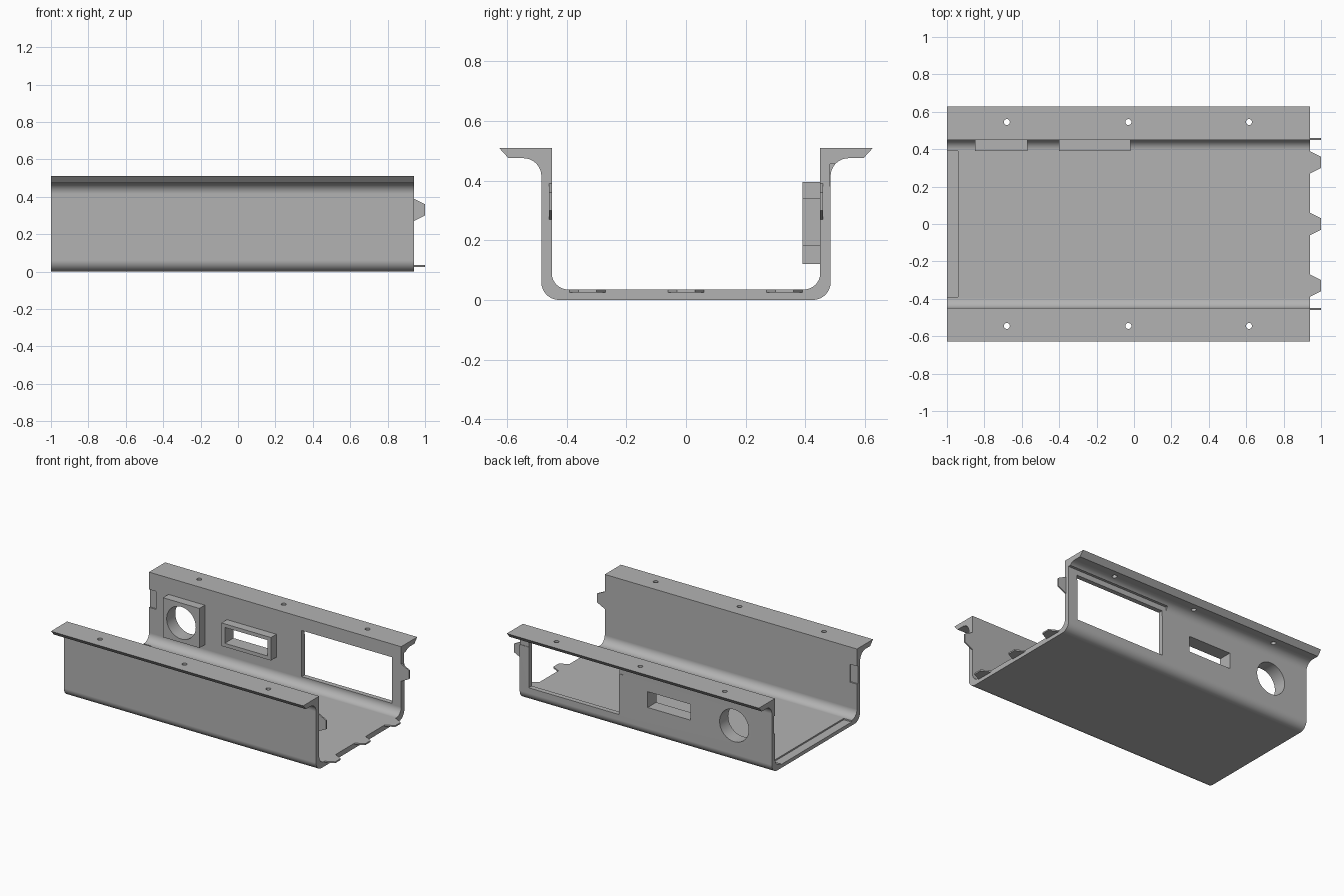
import bpy
import bmesh
from math import sin, cos, radians

if "Cube" in bpy.data.objects:
    bpy.data.objects.remove(bpy.data.objects["Cube"], do_unlink=True)

grey = bpy.data.materials.new("plain grey")
grey.use_nodes = True
grey.diffuse_color = (0.45, 0.45, 0.45, 1)
grey.node_tree.nodes["Principled BSDF"].inputs["Base Color"].default_value = grey.diffuse_color

X0, X1 = -1.0, 0.94      # ends of the channel
WALL_IN, WALL_OUT = 0.45, 0.485
FLOOR, TOP = 0.035, 0.51


def prism(name, points, axis, lo, hi):
    """Extrude a 2D outline along an axis; points hold the other two axes in order."""
    def place(p, d):
        co = list(p)
        co.insert(axis, d)
        return co
    bm = bmesh.new()
    face = bm.faces.new([bm.verts.new(place(p, lo)) for p in points])
    ext = bmesh.ops.extrude_face_region(bm, geom=[face])
    shift = [0, 0, 0]
    shift[axis] = hi - lo
    moved = [g for g in ext["geom"] if isinstance(g, bmesh.types.BMVert)]
    bmesh.ops.translate(bm, verts=moved, vec=shift)
    bmesh.ops.recalc_face_normals(bm, faces=bm.faces)
    mesh = bpy.data.meshes.new(name)
    bm.to_mesh(mesh)
    bm.free()
    mesh.materials.append(grey)
    obj = bpy.data.objects.new(name, mesh)
    bpy.context.collection.objects.link(obj)
    return obj


def box(name, x, y, z):
    outline = [(x[0], y[0]), (x[1], y[0]), (x[1], y[1]), (x[0], y[1])]
    return prism(name, outline, 2, *z)


def arc(cx, cy, r, a0, a1, steps=20):
    angles = [radians(a0 + (a1 - a0) * i / steps) for i in range(steps + 1)]
    return [(cx + r * cos(a), cy + r * sin(a)) for a in angles]


def circle(cx, cy, r, n):
    return arc(cx, cy, r, 0, 360, n)[:-1]


def boolean(target, tool, operation="DIFFERENCE"):
    mod = target.modifiers.new(tool.name, "BOOLEAN")
    mod.operation, mod.solver, mod.object = operation, "EXACT", tool
    tool.hide_render = True
    bpy.context.view_layer.objects.active = target
    bpy.ops.object.modifier_apply(modifier=mod.name)
    bpy.data.objects.remove(tool, do_unlink=True)


# Channel: rounded floor corners, coved outward flanges with bevelled lips
half = arc(0.425, 0.06, 0.06, -90, 0)
half += arc(0.545, 0.415, 0.06, 180, 90)
half += [(0.595, 0.475), (0.627, TOP), (WALL_IN, TOP)]
half += arc(0.395, 0.09, 0.055, 0, -90)
channel = prism("channel", half + [(-y, z) for y, z in reversed(half)], 0, X0, X1)

# Raised bosses inside the rear wall
for x, z in (((-0.85, -0.57), (0.12, 0.395)), ((-0.4, -0.02), (0.18, 0.34))):
    boolean(channel, box("boss", x, (0.39, 0.465), z), "UNION")

# Openings in the rear wall: round, slot and large window
boolean(channel, prism("round_opening", circle(-0.71, 0.257, 0.112, 64), 1, 0.3, 0.6))
boolean(channel, box("slot_opening", (-0.375, -0.045), (0.3, 0.6), (0.205, 0.315)))
boolean(channel, box("window", (0.175, 0.87), (0.4, 0.52), (0.097, 0.418)))

# Relief in the rear cove above the window, open at the end
boolean(channel, box("cove_relief", (0.145, 1.1), (WALL_OUT - 0.003, 0.55), (0.38, 0.455)))

# Screw holes through the flanges
for x in (-0.68, -0.03, 0.615):
    for y in (-0.545, 0.545):
        boolean(channel, prism("screw_hole", circle(x, y, 0.016, 24), 2, 0.4, 0.6))

# Shallow sockets at the right end that receive a neighbour's tabs
boolean(channel, box("floor_socket", (-1.1, -0.94), (-0.39, 0.39), (0.025, 0.06)))
for side in (-1, 1):
    y = sorted((side * 0.42, side * (WALL_IN + 0.01)))
    boolean(channel, box("wall_socket", (-1.1, -0.945), y, (0.265, 0.39)))

# Tapered tabs on the left end
def tab_outline(c):
    return [(X1, c - 0.06), (1.0, c - 0.03), (1.0, c + 0.03), (X1, c + 0.06)]


parts = [channel]
for c in (-0.33, 0, 0.33):
    parts.append(prism("floor_tab", tab_outline(c), 2, FLOOR - 0.01, FLOOR))
for side in (-1, 1):
    y = sorted((side * WALL_IN, side * (WALL_IN + 0.01)))
    parts.append(prism("wall_tab", tab_outline(0.33), 1, *y))

# Smooth curves, crisp edges
bpy.ops.object.select_all(action="DESELECT")
for obj in parts:
    obj.select_set(True)
bpy.context.view_layer.objects.active = channel
bpy.ops.object.shade_smooth_by_angle(angle=radians(25))
weighted = channel.modifiers.new("weighted_normals", "WEIGHTED_NORMAL")
weighted.keep_sharp = True
